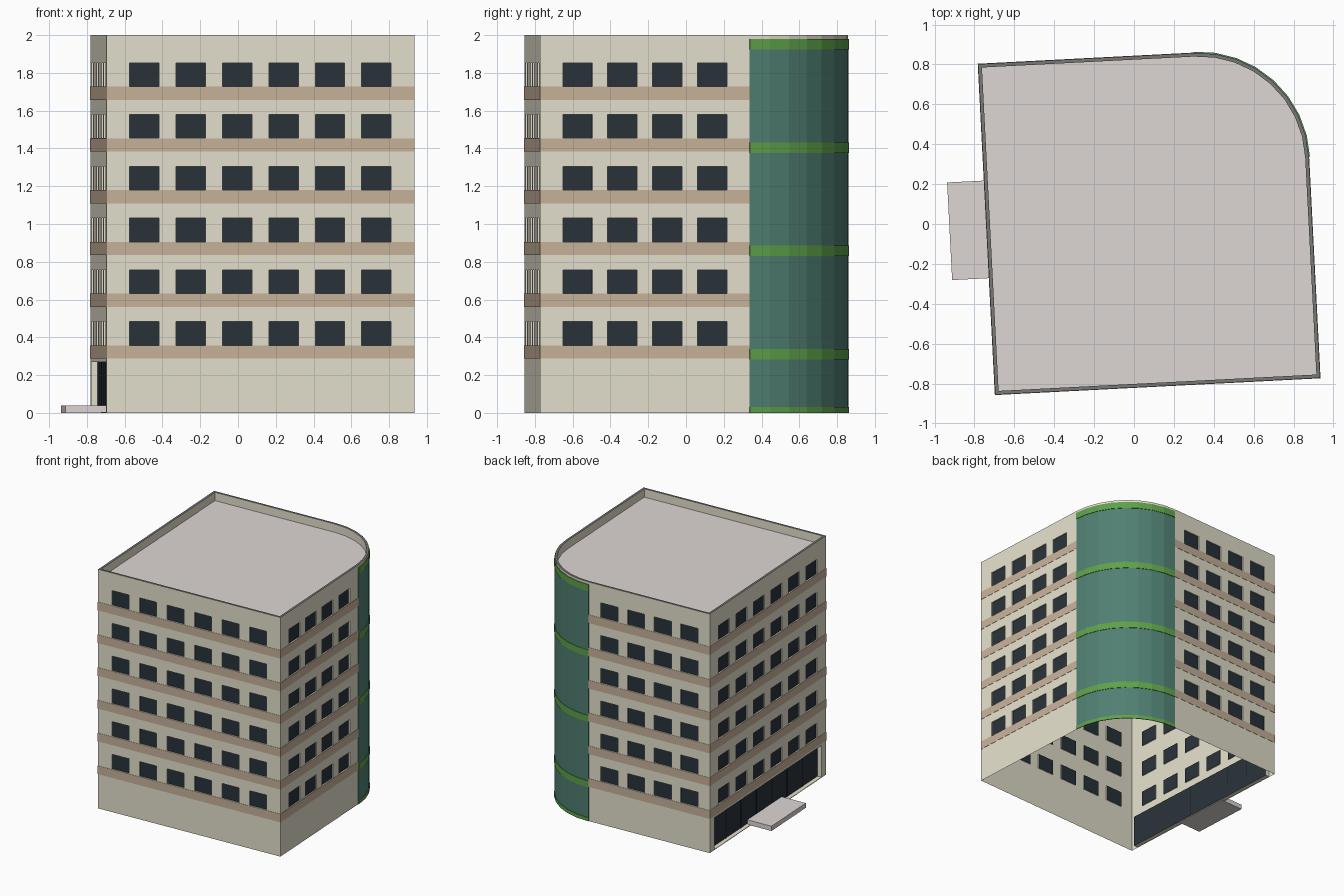
import bpy, math
from mathutils import Vector

if "Cube" in bpy.data.objects:
    bpy.data.objects.remove(bpy.data.objects["Cube"])

HX, HY, R, H = 0.816, 0.83, 0.55, 2.0      # half plan, corner radius, height
TURN, CX, CY = math.radians(2.95), 0.076, 0.015
ROOF_Z, REVEAL, DOOR_REVEAL = 1.93, 0.009, 0.035


def material(name, rgb):
    m = bpy.data.materials.new(name)
    lin = [c / 12.92 if c <= 0.04045 else ((c + 0.055) / 1.055) ** 2.4 for c in rgb]
    m.diffuse_color = (*lin, 1)
    m.use_nodes = True
    m.node_tree.nodes["Principled BSDF"].inputs["Base Color"].default_value = m.diffuse_color
    return m


WALL = material("cream wall", (0.895, 0.88, 0.805))
GLASS = material("dark window glass", (0.16, 0.198, 0.23))
BAND = material("tan band", (0.785, 0.70, 0.605))
TEAL = material("teal glass", (0.315, 0.50, 0.45))
GREEN = material("green trim", (0.37, 0.63, 0.29))
STONE = material("pale grey stone", (0.87, 0.845, 0.835))
CAP = material("dark grey coping", (0.47, 0.47, 0.465))
FRAME = material("black frame", (0.10, 0.11, 0.13))


def place(x, y, z):
    """Plan coordinates to the slightly turned site."""
    c, s = math.cos(TURN), math.sin(TURN)
    return (CX + x * c - y * s, CY + x * s + y * c, z)


def build(name, quads, mats):
    """quads: list of (points, material index)."""
    verts, index, faces = [], {}, []
    for pts, _ in quads:
        f = []
        for p in pts:
            key = tuple(round(v, 5) for v in p)
            if key not in index:
                index[key] = len(verts)
                verts.append(place(*p))
            f.append(index[key])
        faces.append(f)
    me = bpy.data.meshes.new(name)
    me.from_pydata(verts, [], faces)
    for m in mats:
        me.materials.append(m)
    for poly, (_, mi) in zip(me.polygons, quads):
        poly.material_index = mi
    ob = bpy.data.objects.new(name, me)
    bpy.context.collection.objects.link(ob)
    return ob


def offset(path, d, closed=False):
    """Mitred offset of a counter-clockwise path, positive outwards."""
    n, out = len(path), []
    for i, p in enumerate(path):
        p = Vector(p)
        dirs = []
        if closed or i > 0:
            dirs.append((p - Vector(path[i - 1])).normalized())
        if closed or i < n - 1:
            dirs.append((Vector(path[(i + 1) % n]) - p).normalized())
        norms = [Vector((v.y, -v.x)) for v in dirs]
        m = sum(norms, Vector((0, 0))).normalized()
        out.append(tuple(p + m * (d / m.dot(norms[0]))))
    return out


def ribbon(name, path, z0, z1, d, mat):
    """Thin raised strip following a path on the facade."""
    o, q = offset(path, d), []
    for i in range(len(path) - 1):
        a, b, c, e = path[i], path[i + 1], o[i], o[i + 1]
        q.append((((*c, z0), (*e, z0), (*e, z1), (*c, z1)), 0))
        q.append((((*c, z1), (*e, z1), (*b, z1), (*a, z1)), 0))
        q.append((((*a, z0), (*b, z0), (*e, z0), (*c, z0)), 0))
    a, c = path[0], o[0]
    q.append((((*a, z0), (*c, z0), (*c, z1), (*a, z1)), 0))
    a, c = path[-1], o[-1]
    q.append((((*c, z0), (*a, z0), (*a, z1), (*c, z1)), 0))
    return build(name, q, [mat])


def wall(name, start, end, openings):
    """Wall sheet with recessed glazed openings (u0, u1, z0, z1, depth)."""
    s, e = Vector(start), Vector(end)
    d = (e - s).normalized()
    inward = Vector((-d.y, d.x))

    def pt(u, z, depth=0.0):
        v = s + d * u + inward * depth
        return (v.x, v.y, z)

    us = sorted({0.0, (e - s).length} | {u for o in openings for u in o[:2]})
    zs = sorted({0.0, H} | {z for o in openings for z in o[2:4]})
    q = []
    for u0, u1 in zip(us, us[1:]):
        for z0, z1 in zip(zs, zs[1:]):
            mu, mz = (u0 + u1) / 2, (z0 + z1) / 2
            if not any(o[0] < mu < o[1] and o[2] < mz < o[3] for o in openings):
                q.append(((pt(u0, z0), pt(u1, z0), pt(u1, z1), pt(u0, z1)), 0))
    for u0, u1, z0, z1, dep in openings:
        ring = [(u0, z0), (u1, z0), (u1, z1), (u0, z1)]
        for k in range(4):
            a, b = ring[k], ring[(k + 1) % 4]
            q.append(((pt(*a), pt(*b), pt(*b, dep), pt(*a, dep)), 0))
        q.append((tuple(pt(*r, dep) for r in ring), 1))
    return build(name, q, [WALL, GLASS])


def windows(length, count, pitch):
    """Six storeys of evenly spaced windows."""
    w, h, out = 0.156, 0.125, []
    for row in range(6):
        z = 0.358 + row * 0.274
        for i in range(count):
            u = length / 2 + (i - (count - 1) / 2) * pitch
            out.append((round(u - w / 2, 5), round(u + w / 2, 5), z, z + h, REVEAL))
    return out


def box(name, x0, x1, y0, y1, z0, z1, mat):
    c = [(x, y, z) for z in (z0, z1) for y in (y0, y1) for x in (x0, x1)]
    ids = [(0, 2, 3, 1), (4, 5, 7, 6), (0, 1, 5, 4), (1, 3, 7, 5), (3, 2, 6, 7), (2, 0, 4, 6)]
    return build(name, [([c[i] for i in f], 0) for f in ids], [mat])


# Plan outline, counter-clockwise, with a faceted rounded corner
FL, FR, BL = (-HX, -HY), (HX, -HY), (-HX, HY)
arc = [(HX - R + R * math.cos(i * math.pi / 16), HY - R + R * math.sin(i * math.pi / 16))
       for i in range(9)]
outline = [FL, FR] + arc + [BL]

# Four walls
short = 2 * HX - R
wall("front_wall", FL, FR, windows(2 * HX, 6, 0.246))
wall("right_wall", FR, arc[0], windows(2 * HY - R, 4, 0.238))
wall("back_wall", arc[-1], BL, windows(short, 4, 0.238))
margin = 0.065
wall("left_wall", BL, FL, windows(2 * HY, 6, 0.25)
     + [(margin, 2 * HY - margin, 0.005, 0.27, DOOR_REVEAL)])

# Entrance mullions
for i in range(1, 7):
    y = -HY + margin + i * (2 * HY - 2 * margin) / 7
    box("entrance_mullion", -HX + DOOR_REVEAL - 0.003, -HX + DOOR_REVEAL, y - 0.005, y + 0.005,
        0.005, 0.27, FRAME)

# Tan storey bands around the straight walls
for row in range(6):
    z = 0.357 + row * 0.274
    ribbon("storey_band", [arc[-1], BL, FL, FR, arc[0]], z - 0.07, z, 0.002, BAND)

# Curved corner glazing with green rings, and the wall strip above it
ribbon("curved_glazing", arc, 0, 1.98, 0.002, TEAL)
for z0, z1 in ((0, 0.03), (0.282, 0.337), (0.83, 0.885), (1.377, 1.432), (1.925, 1.98)):
    ribbon("green_ring", arc, z0, z1, 0.006, GREEN)
build("corner_parapet", [(((*a, 1.98), (*b, 1.98), (*b, H), (*a, H)), 0)
                         for a, b in zip(arc, arc[1:])], [WALL])

# Parapet inner face and coping, then the roof deck
inner = offset(outline, -0.018, True)
q = []
for i in range(len(outline)):
    j = (i + 1) % len(outline)
    a, b, c, e = outline[i], outline[j], inner[i], inner[j]
    q.append((((*a, H), (*b, H), (*e, H), (*c, H)), 1))
    q.append((((*e, ROOF_Z), (*c, ROOF_Z), (*c, H), (*e, H)), 0))
build("parapet", q, [WALL, CAP])
build("roof_deck", [([(*p, ROOF_Z) for p in inner], 0)], [STONE])

# Entrance step
box("entrance_step", -1.002, -HX + 0.03, -0.245, 0.245, 0, 0.04, STONE)
